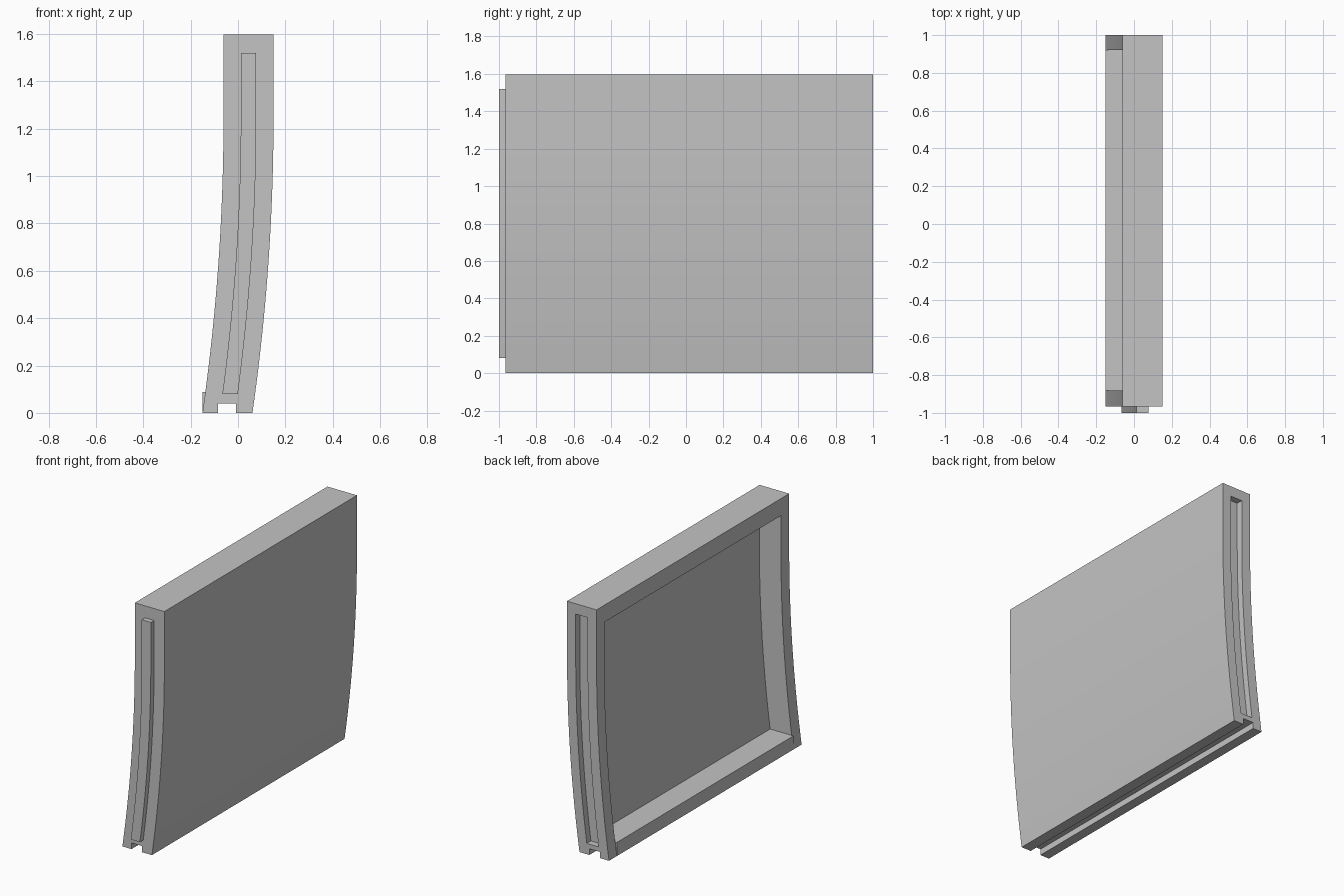
import bpy
import bmesh
import math

default = bpy.data.objects.get("Cube")
if default:
    bpy.data.objects.remove(default, do_unlink=True)

HEIGHT = 1.597
BEND_START = 1.25      # panel is straight above this height
BEND_RADIUS = 8.78
INNER, OUTER = -0.061, 0.15
BACK, FRONT = 1.0, -0.966

grey = bpy.data.materials.new("plain grey")
grey.use_nodes = True
colour = (0.55, 0.55, 0.55, 1)
grey.diffuse_color = colour
grey.node_tree.nodes["Principled BSDF"].inputs["Base Color"].default_value = colour


def bend(z):
    """Sideways shift of the curved panel at height z."""
    return -max(0, BEND_START - z) ** 2 / (2 * BEND_RADIUS)


def extrude_profile(name, points, y0, y1):
    """Solid made by pulling an x-z outline along y."""
    bm = bmesh.new()
    face = bm.faces.new([bm.verts.new((x, y0, z)) for x, z in points])
    pulled = bmesh.ops.extrude_face_region(bm, geom=[face])["geom"]
    verts = [v for v in pulled if isinstance(v, bmesh.types.BMVert)]
    bmesh.ops.translate(bm, verts=verts, vec=(0, y1 - y0, 0))
    bmesh.ops.recalc_face_normals(bm, faces=bm.faces)
    mesh = bpy.data.meshes.new(name)
    bm.to_mesh(mesh)
    bm.free()
    mesh.materials.append(grey)
    obj = bpy.data.objects.new(name, mesh)
    bpy.context.collection.objects.link(obj)
    return obj


def curved_bar(name, x0, x1, z0, z1, y0, y1, steps=28):
    """Bar that follows the bend of the panel."""
    heights = [z0 + (z1 - z0) * i / steps for i in range(steps + 1)]
    side = [(x0 + bend(z), z) for z in heights]
    other = [(x1 + bend(z), z) for z in reversed(heights)]
    return extrude_profile(name, side + other, y0, y1)


def box(name, x0, x1, z0, z1, y0, y1):
    return extrude_profile(name, [(x0, z0), (x1, z0), (x1, z1), (x0, z1)], y0, y1)


def cut(target, cutter):
    """Subtract the cutter, then remove it."""
    cutter.hide_render = True
    mod = target.modifiers.new("cut", "BOOLEAN")
    mod.operation = "DIFFERENCE"
    mod.solver = "EXACT"
    mod.object = cutter
    bpy.context.view_layer.update()
    graph = bpy.context.evaluated_depsgraph_get()
    result = bpy.data.meshes.new_from_object(target.evaluated_get(graph))
    target.modifiers.clear()
    target.data = result
    bpy.data.objects.remove(cutter, do_unlink=True)


# Curved panel body
panel = curved_bar("curved_panel", INNER, OUTER, 0, HEIGHT, FRONT, BACK)

# Recess in the inner face, leaving a frame and a thin skin
cut(panel, curved_bar("recess_cutter", -0.4, OUTER - 0.057, 0.088, 1.487, -0.882, 0.92))

# Groove in the back end that takes a neighbour's tongue
cut(panel, curved_bar("groove_cutter", 0.003, 0.088, 0.07, 1.53, BACK - 0.042, 1.1))

# Channel along the underside
cut(panel, box("channel_cutter", -0.085, -0.009, -0.1, 0.04, -1.2, 1.2))

# Upright lip of the bottom rail, between the two stiles
lip_x = INNER + bend(0)
lip = box("bottom_rail_lip", lip_x, lip_x + 0.03, 0, 0.088, -0.882, 0.92)

# Tongue on the front end
tongue = curved_bar("front_tongue", 0.012, 0.077, 0.08, 1.52, -1.0, FRONT + 0.01)

# Smooth bend, sharp edges
bpy.ops.object.select_all(action="DESELECT")
for part in (panel, lip, tongue):
    part.select_set(True)
bpy.context.view_layer.objects.active = panel
bpy.ops.object.shade_smooth_by_angle(angle=math.radians(30))
